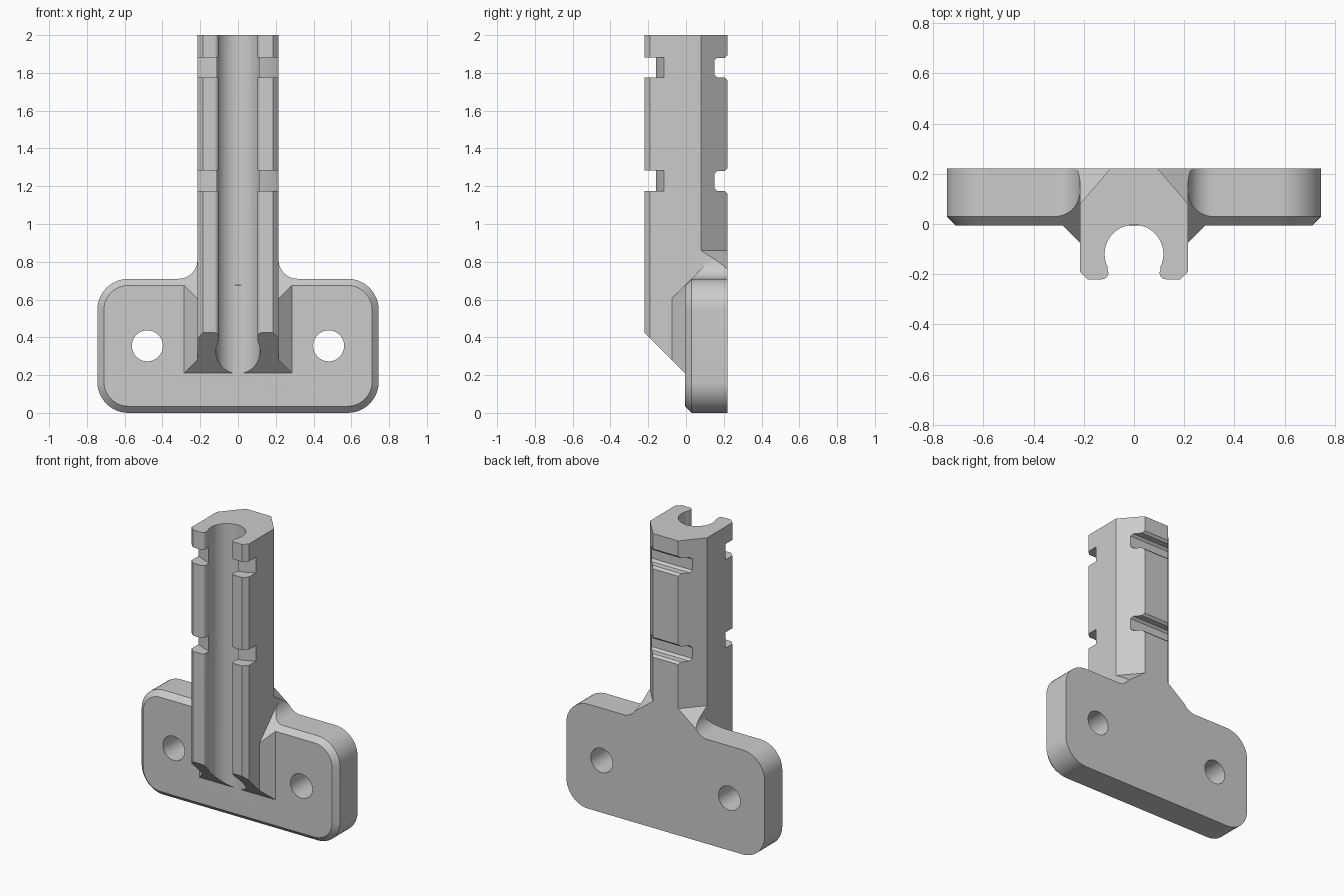
import bpy, bmesh
from math import sin, cos, radians, pi, sqrt

if "Cube" in bpy.data.objects:
    bpy.data.objects.remove(bpy.data.objects["Cube"])

grey = bpy.data.materials.new("plain grey")
grey.diffuse_color = (0.6, 0.6, 0.6, 1)
grey.use_nodes = True
grey.node_tree.nodes["Principled BSDF"].inputs["Base Color"].default_value = grey.diffuse_color


def solid(name, loops):
    """Closed solid lofted through matching point loops."""
    bm = bmesh.new()
    rings = [[bm.verts.new(p) for p in loop] for loop in loops]
    for a, b in zip(rings, rings[1:]):
        for i in range(len(a)):
            j = (i + 1) % len(a)
            bm.faces.new((a[i], a[j], b[j], b[i]))
    bm.faces.new(rings[0])
    bm.faces.new(rings[-1])
    bmesh.ops.recalc_face_normals(bm, faces=bm.faces)
    mesh = bpy.data.meshes.new(name)
    bm.to_mesh(mesh)
    bm.free()
    mesh.materials.append(grey)
    obj = bpy.data.objects.new(name, mesh)
    bpy.context.collection.objects.link(obj)
    return obj


def prism_z(name, pts, z0, z1):
    return solid(name, [[(x, y, z) for x, y in pts] for z in (z0, z1)])


def prism_x(name, pts, x0, x1):
    return solid(name, [[(x, y, z) for y, z in pts] for x in (x0, x1)])


def arc(cx, cy, r, a0, a1, n):
    angles = [radians(a0 + (a1 - a0) * i / n) for i in range(n + 1)]
    return [(cx + r * cos(a), cy + r * sin(a)) for a in angles]


def combine(target, tool, op):
    mod = target.modifiers.new("join", 'BOOLEAN')
    mod.operation, mod.object, mod.solver = op, tool, 'EXACT'
    bpy.context.view_layer.objects.active = target
    bpy.ops.object.modifier_apply(modifier=mod.name)
    bpy.data.objects.remove(tool, do_unlink=True)


# Column with the round cable groove and rounded lips
half = arc(0, -0.12, 0.117, 90, -27, 20)
half += arc(0.127, -0.195, 0.025, 150, 270, 8)
half += [(0.185, -0.22), (0.215, -0.19), (0.215, 0.22)]
profile = half + [(-x, y) for x, y in reversed(half[1:])]
column = prism_z("column", profile, 0.1, 2.0)

# Sloping underside of the column
combine(column, prism_x("slope_cutter", [(-0.3, 0.505), (-0.3, 0), (0.205, 0)], -0.4, 0.4), 'DIFFERENCE')

# Strap notches, curved floor at the front and bevelled slot at the back
for z in (1.175, 1.775):
    floor = [(x, 0.26 - sqrt(0.433 ** 2 - x * x)) for x in [-0.24 + 0.04 * i for i in range(13)]]
    combine(column, prism_z("front_notch_cutter", floor + [(0.24, -0.3), (-0.24, -0.3)], z, z + 0.107), 'DIFFERENCE')
    slot = [(0.26, -0.055), (0.205, 0), (0.165, 0), (0.15, 0.015),
            (0.15, 0.09), (0.165, 0.105), (0.205, 0.105), (0.26, 0.16)]
    combine(column, prism_x("back_notch_cutter", [(y, z + h) for y, h in slot], -0.4, 0.4), 'DIFFERENCE')


# Base plate with rounded corners and a front chamfer
def plate_loop(y, inset):
    r, w, pts = 0.165, 0.58, []
    for cx, cz, a in ((w, 0.545, 0), (-w, 0.545, 90), (-w, 0.165, 180), (w, 0.165, 270)):
        pts += arc(cx, cz, r - inset, a, a + 90, 12)
    return [(x, y, z) for x, z in pts]


bracket = solid("mounting_bracket", [plate_loop(0.22, 0), plate_loop(0.03, 0), plate_loop(-0.005, 0.035)])
combine(bracket, column, 'UNION')

for s in (-1, 1):
    # Front gusset beside the column
    pts = [(0.2, -0.09), (0.285, -0.005), (0.285, 0.02), (0.2, 0.02)]
    gusset = solid("gusset", [[(s * x, y, 0.205 - y) for x, y in pts],
                              [(s * x, y, 0.68 + y) for x, y in pts]])
    combine(bracket, gusset, 'UNION')
    # Fillet between plate top and column
    pts = [(0.2, 0.69), (0.315, 0.69)] + arc(0.315, 0.81, 0.1, 270, 180, 12) + [(0.2, 0.81)]
    fillet = solid("fillet", [[(s * x, 0.22, z) for x, z in pts],
                              [(s * x, z - 0.68, z) for x, z in pts]])
    combine(bracket, fillet, 'UNION')
    # Back corner chamfer ending in a 45 degree slope
    a, b = (0.275, 0.01), (0.035, 0.29)
    near = [a, b, (b[0] + 0.106, b[1] + 0.091), (a[0] + 0.106, a[1] + 0.091)]
    drop = (0.86, 0.86, 0.72, 0.72)
    cutter = solid("chamfer_cutter", [[(s * x, y, z) for (x, y), z in zip(near, drop)],
                                      [(s * x, y, 2.1) for x, y in near]])
    combine(bracket, cutter, 'DIFFERENCE')
    # Screw hole
    hole = arc(s * 0.48, 0.355, 0.082, 0, 352.5, 47)
    combine(bracket, solid("hole_cutter", [[(x, y, z) for x, z in hole] for y in (-0.1, 0.3)]), 'DIFFERENCE')

# Smooth the curved areas, keep the edges sharp
bpy.ops.object.select_all(action='DESELECT')
bracket.select_set(True)
bpy.context.view_layer.objects.active = bracket
bpy.ops.object.shade_smooth_by_angle(angle=radians(25))
